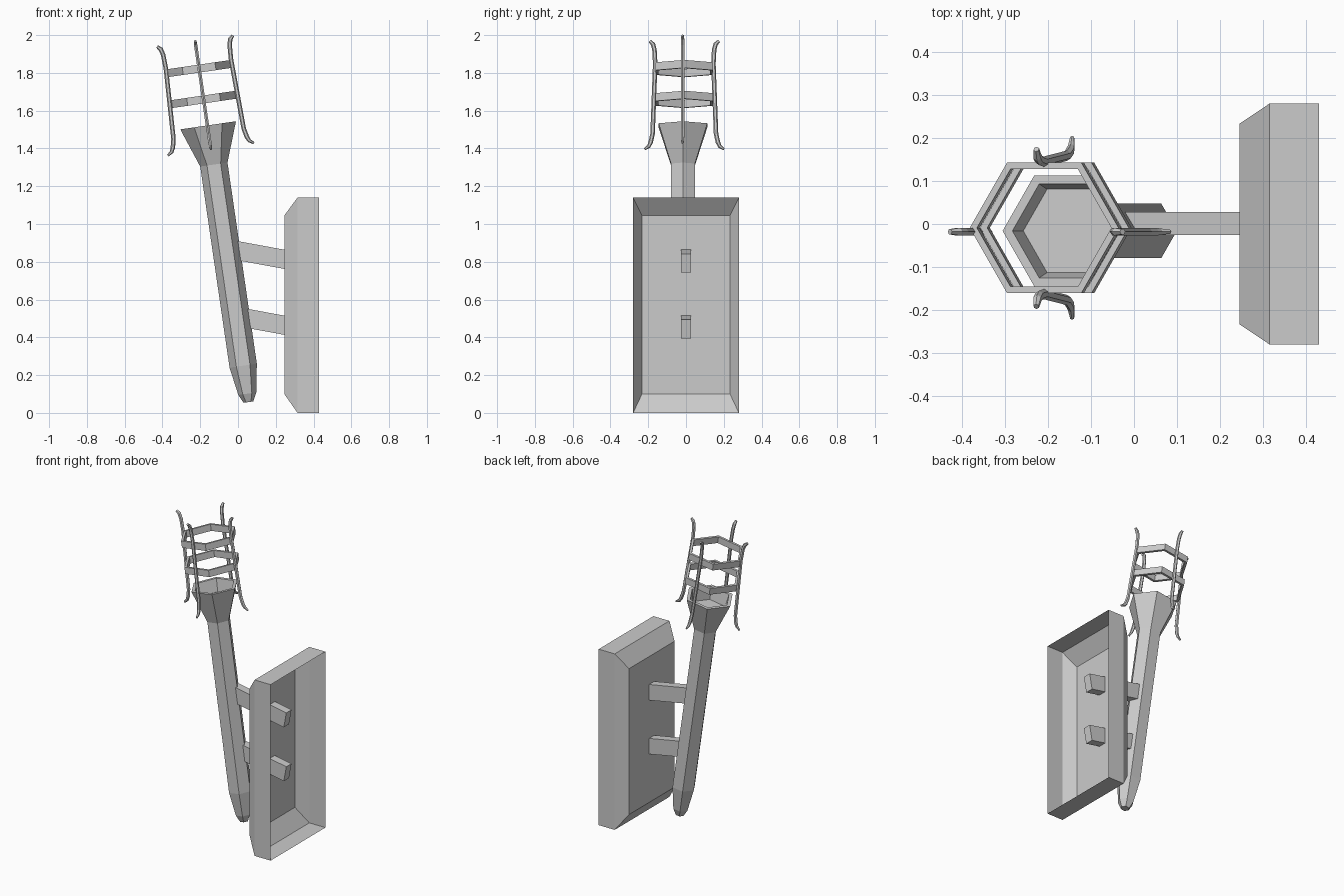
import bpy, bmesh
from math import sin, cos, pi, radians
from mathutils import Matrix, Vector

if "Cube" in bpy.data.objects:
    bpy.data.objects.remove(bpy.data.objects["Cube"])

TILT = Matrix.Rotation(radians(-8.3), 4, 'Y')   # torch leans towards -x


def finish(name, bm, matrix=Matrix(), closed=True):
    if closed:
        bmesh.ops.recalc_face_normals(bm, faces=bm.faces)
    mesh = bpy.data.meshes.new(name)
    bm.to_mesh(mesh)
    bm.free()
    mesh.transform(matrix)
    obj = bpy.data.objects.new(name, mesh)
    bpy.context.collection.objects.link(obj)
    return obj


def loft(bm, rings, cap_start=True, cap_end=True, loop=False):
    """Bridge successive rings of points with quads."""
    vs = [[bm.verts.new(p) for p in ring] for ring in rings]
    n = len(vs[0])
    pairs = list(zip(vs, vs[1:])) + ([(vs[-1], vs[0])] if loop else [])
    for a, b in pairs:
        for i in range(n):
            j = (i + 1) % n
            bm.faces.new((a[i], a[j], b[j], b[i]))
    if cap_start:
        bm.faces.new(vs[0][::-1])
    if cap_end:
        bm.faces.new(vs[-1])


def hexagon(r, z):
    return [(r * cos(i * pi / 3), r * sin(i * pi / 3), z) for i in range(6)]


# Torch handle with flared cup and shallow recess
bm = bmesh.new()
profile = [(.026, -.195), (.048, -.15), (.073, 0), (.073, 1.076),
           (.149, 1.286), (.126, 1.286), (.112, 1.206)]
loft(bm, [hexagon(r, z) for r, z in profile])
finish("torch_handle", bm, Matrix.Translation((.0275, -.016, .25)) @ TILT)

# Cage hoops
CAGE = Matrix.Translation((-.188, -.009, 1.70)) @ TILT
for name, z in (("upper_hoop", .124), ("lower_hoop", -.041)):
    bm = bmesh.new()
    loft(bm, [hexagon(.175, z - .021), hexagon(.175, z + .021),
              hexagon(.158, z + .021), hexagon(.158, z - .021)],
         False, False, True)
    finish(name, bm, CAGE)

# Cage prongs: thin hexagonal rods curling outwards at both ends
path = [(.230, -.308, .006), (.208, -.292, .010), (.198, -.270, .012),
        (.188, -.225, .012), (.174, .150, .012), (.178, .225, .012),
        (.186, .255, .012), (.203, .272, .008)]
for k, name in enumerate(("right_prong", "back_prong", "left_prong", "front_prong")):
    bm = bmesh.new()
    rings = []
    for i, (r, z, w) in enumerate(path):
        a, b = path[max(i - 1, 0)], path[min(i + 1, len(path) - 1)]
        t = Vector((b[0] - a[0], 0, b[1] - a[1])).normalized()
        side = Vector((t.z, 0, -t.x))
        c = Vector((r - .02 * (k % 2), 0, z))
        rings.append([c + w * (side * cos(q * pi / 3) + Vector((0, 1, 0)) * sin(q * pi / 3) * .85)
                      for q in range(6)])
    loft(bm, rings)
    shift = Matrix.Translation((0, -.009 if k % 2 == 0 else 0, 0))
    finish(name, bm, CAGE @ shift @ Matrix.Rotation(k * pi / 2, 4, 'Z'))

# Sloping brackets that pass through the wall plate
for name, x0, z in (("upper_bracket", -.03, .813), ("lower_bracket", .02, .464)):
    length = (.365 - x0) / cos(radians(10.4))
    bm = bmesh.new()
    bmesh.ops.create_cube(bm, size=1)
    bmesh.ops.scale(bm, vec=(length, .053, .1), verts=bm.verts)
    bmesh.ops.translate(bm, vec=(-length / 2, 0, 0), verts=bm.verts)
    finish(name, bm, Matrix.Translation((.355, .001, z - .02)) @ Matrix.Rotation(radians(10.4), 4, 'Y'))

# Wall plate: hollow tray, open at the back, with a bevelled front
bm = bmesh.new()


def rect(x, hy, z0, z1):
    return [(x, -hy, z0), (x, hy, z0), (x, hy, z1), (x, -hy, z1)]


loft(bm, [rect(.43, .28, 0, 1.14), rect(.315, .28, 0, 1.14),
          rect(.245, .233, .1, 1.045)], cap_start=False)
plate = finish("wall_plate", bm)
